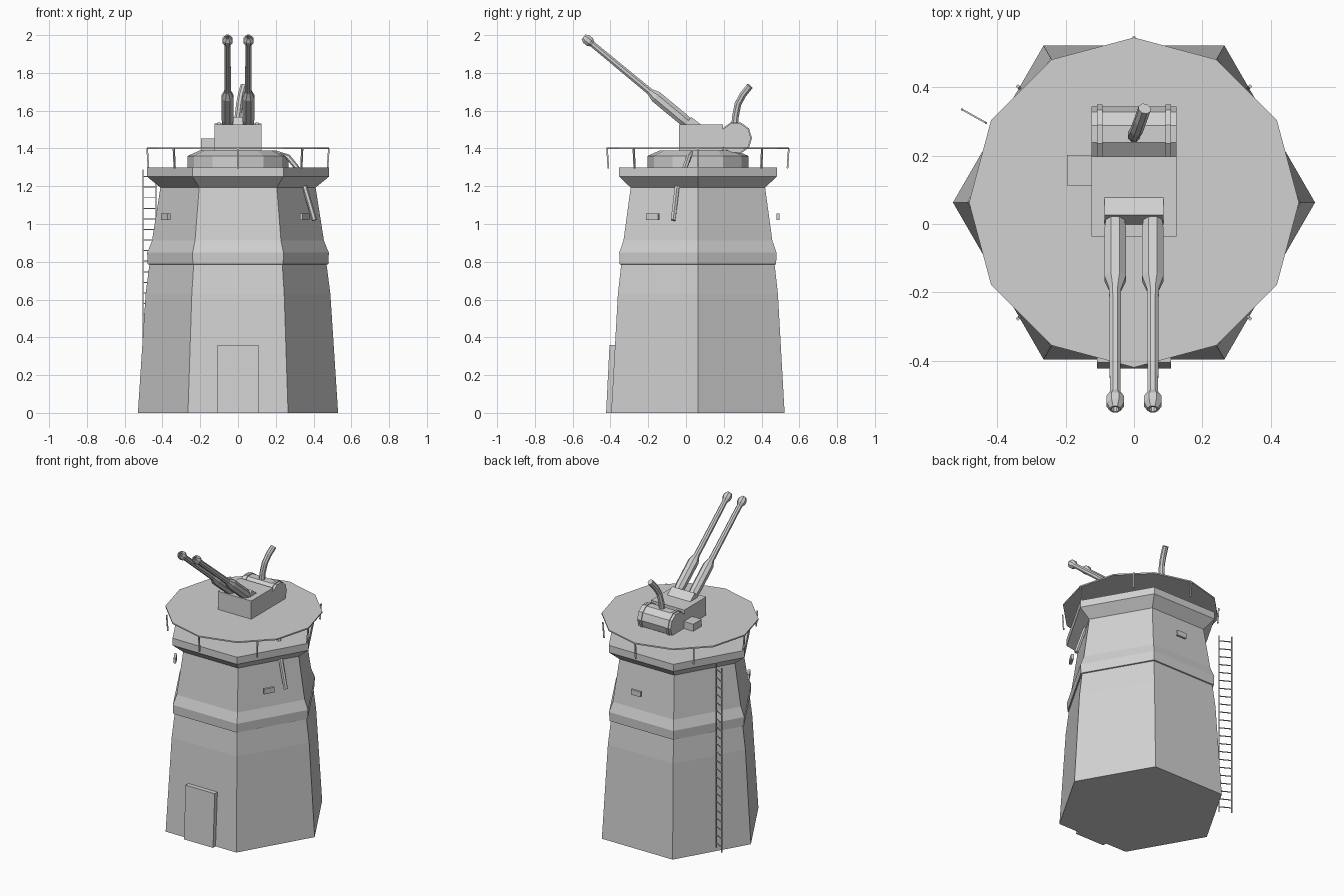
import bpy, bmesh, math
from mathutils import Matrix, Vector

if "Cube" in bpy.data.objects:
    bpy.data.objects.remove(bpy.data.objects["Cube"])

CY = 0.063                      # tower axis in y
mat = bpy.data.materials.new("pale_grey")
mat.diffuse_color = (0.64, 0.64, 0.64, 1)
mat.use_nodes = True
mat.node_tree.nodes["Principled BSDF"].inputs["Base Color"].default_value = mat.diffuse_color


def finish(name, bm):
    bmesh.ops.remove_doubles(bm, verts=bm.verts, dist=1e-5)
    bmesh.ops.recalc_face_normals(bm, faces=bm.faces)
    me = bpy.data.meshes.new(name)
    bm.to_mesh(me)
    bm.free()
    me.materials.append(mat)
    ob = bpy.data.objects.new(name, me)
    bpy.context.collection.objects.link(ob)
    return ob


def skin(bm, rings):
    """Join rings of points with quads and cap both ends."""
    vr = [[bm.verts.new(p) for p in r] for r in rings]
    n = len(vr[0])
    for a, b in zip(vr, vr[1:]):
        for i in range(n):
            j = (i + 1) % n
            bm.faces.new((a[i], a[j], b[j], b[i]))
    bm.faces.new(vr[0][::-1])
    bm.faces.new(vr[-1])


def lathe(name, profile, sides, matrix, turn=0.0):
    """Faceted solid of (radius, height) steps about the local z axis."""
    bm = bmesh.new()
    step = 2 * math.pi / sides
    skin(bm, [[matrix @ Vector((r * math.cos(turn + i * step), r * math.sin(turn + i * step), z))
               for i in range(sides)] for r, z in profile])
    return finish(name, bm)


def tube(bm, path, radius, sides, ref=(1, 0, 0)):
    path = [Vector(p) for p in path]
    rings = []
    for i, p in enumerate(path):
        t = (path[min(i + 1, len(path) - 1)] - path[max(i - 1, 0)]).normalized()
        u = Vector(ref)
        u = (u - u.dot(t) * t).normalized()
        v = t.cross(u)
        rings.append([p + radius * (u * math.cos(a) + v * math.sin(a))
                      for a in [2 * math.pi * (k + 0.5) / sides for k in range(sides)]])
    skin(bm, rings)


def box(name, lo, hi, matrix=Matrix()):
    bm = bmesh.new()
    skin(bm, [[matrix @ Vector(c) for c in ((lo[0], lo[1], z), (hi[0], lo[1], z),
                                            (hi[0], hi[1], z), (lo[0], hi[1], z))]
              for z in (lo[2], hi[2])])
    return finish(name, bm)


def prism(name, yz, half_width):
    """Side profile extruded across x."""
    bm = bmesh.new()
    skin(bm, [[(x, y, z) for y, z in yz] for x in (-half_width, half_width)])
    return finish(name, bm)


axis = Matrix.Translation((0, CY, 0))

# Six-sided tower with belt and flared platform
lathe("tower", [(0.53, 0), (0.489, 0.63), (0.469, 0.785), (0.478, 0.787), (0.481, 0.848),
                (0.455, 0.912), (0.411, 1.193), (0.483, 1.252), (0.483, 1.30)], 6, axis)

# Leaning door slab
prism("door", [(-0.423, 0), (-0.39, 0), (-0.372, 0.36), (-0.405, 0.36)], 0.109)

# Window plates standing off three alternate walls
for k, deg in enumerate((-30, 90, 210)):
    m = axis @ Matrix.Rotation(math.radians(deg), 4, 'Z')
    box(f"window_plate_{k + 1}", (0.417, -0.066, 1.02), (0.433, 0.005, 1.055), m)

# Twelve-sided cover disc on top of the railing, with eight posts
lathe("railing_disc", [(0.483, 1.396), (0.483, 1.405)], 12, axis)
bm = bmesh.new()
for k in range(8):
    a = k * math.pi / 4
    d = Vector((math.cos(a), math.sin(a), 0))
    c = Vector((0, CY, 0))
    tube(bm, [c + d * 0.474 + Vector((0, 0, 1.295)), c + d * 0.481 + Vector((0, 0, 1.40))],
         0.006, 4, (-d.y, d.x, 0))
finish("railing_posts", bm)

# Ladder
bm = bmesh.new()
a, b = Vector((-0.503, 0.335, 0)), Vector((-0.433, 0.296, 0))
for p in (a, b):
    tube(bm, [p + Vector((0, 0, 0.04)), p + Vector((0, 0, 1.288))], 0.004, 4)
for k in range(22):
    h = Vector((0, 0, 0.075 + k * 0.056))
    tube(bm, [a + h, b + h], 0.0035, 4, (0, 0, 1))
finish("ladder", bm)

# Drooping hose on the right side
bm = bmesh.new()
tube(bm, [(0.20, 0.03, 1.375), (0.265, 0.015, 1.355), (0.31, -0.005, 1.30),
          (0.355, -0.048, 1.19), (0.405, -0.068, 1.02)], 0.014, 6, (0, 1, 0))
finish("hose", bm)

# Turret ring and gun house
lathe("turret_ring", [(0.268, 1.295), (0.268, 1.36), (0.205, 1.388)], 12, axis)
box("gun_house", (-0.125, -0.037, 1.37), (0.125, 0.197, 1.528))
box("side_box", (-0.196, 0.112, 1.388), (-0.12, 0.202, 1.453))
prism("gun_mantlet", [(-0.01, 1.515), (0.027, 1.567), (0.08, 1.526), (0.07, 1.51)], 0.086)

# Rear drum with two bands
across = Matrix.Rotation(math.pi / 2, 4, 'Y')
drum = Matrix.Translation((0, 0.263, 1.455)) @ across
lathe("rear_drum", [(0.081, -0.125), (0.081, 0.125)], 10, drum, math.radians(18))
for side, x in (("left", -0.1), ("right", 0.1)):
    lathe(f"drum_band_{side}", [(0.087, x - 0.008), (0.087, x + 0.008)], 10, drum, math.radians(18))

# Bent exhaust pipe
bm = bmesh.new()
tube(bm, [(0.0, 0.255, 1.50), (0.0, 0.262, 1.57), (0.008, 0.275, 1.635),
          (0.018, 0.302, 1.685), (0.031, 0.338, 1.73)], 0.019, 8)
finish("exhaust_pipe", bm)

# Twin barrels: sleeve, tube and hollow muzzle
for side, x in (("left", -0.055), ("right", 0.055)):
    m = Matrix.Translation((x, 0.01, 1.534)) @ Matrix.Rotation(math.radians(50.4), 4, 'X')
    lathe(f"gun_barrel_{side}",
          [(0.027, -0.02), (0.034, 0.04), (0.034, 0.22), (0.019, 0.262), (0.017, 0.655),
           (0.028, 0.675), (0.028, 0.698), (0.017, 0.717), (0.011, 0.717), (0.011, 0.69)],
          8, m, math.pi / 8)
